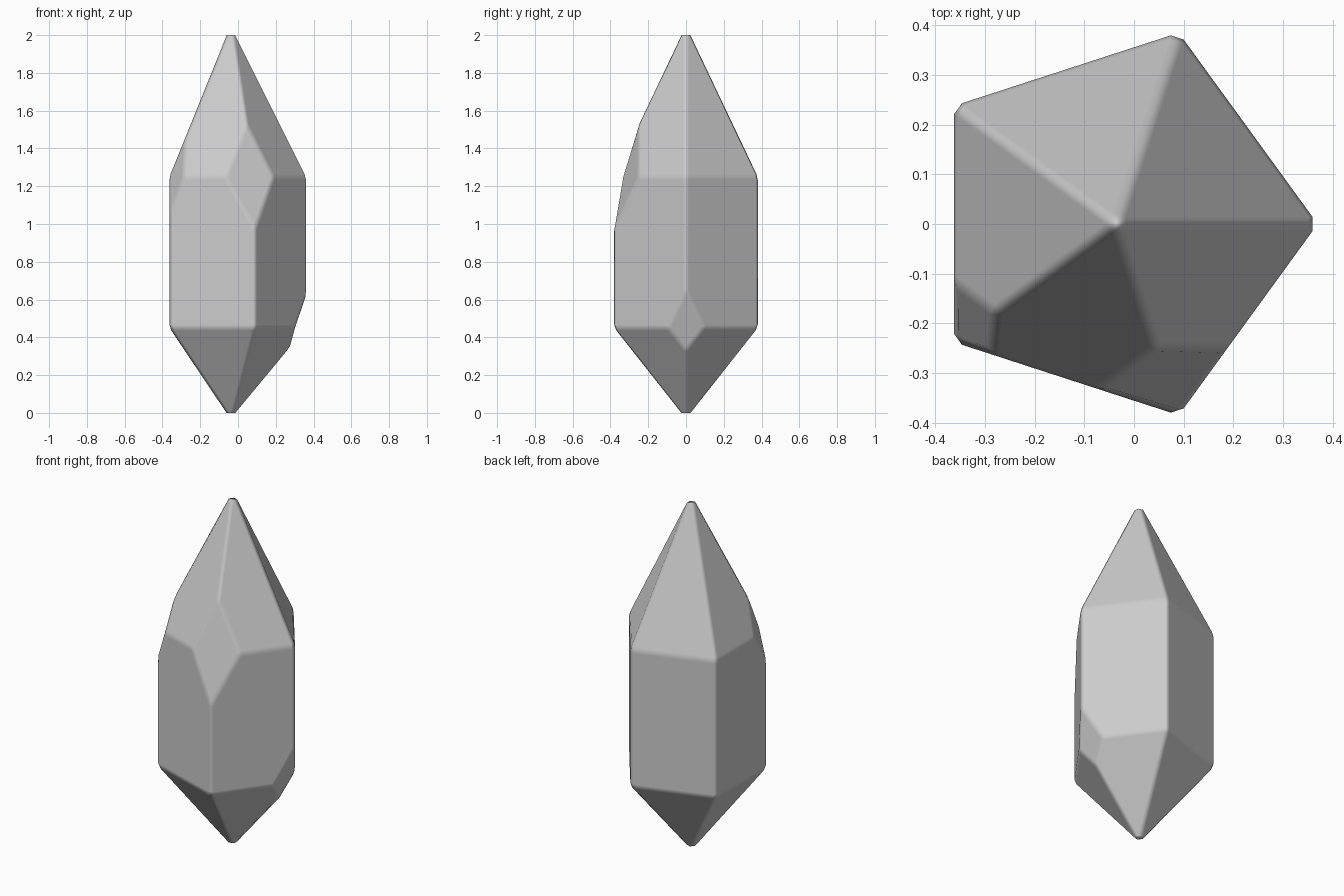
import bpy, bmesh, math
from mathutils import Vector

if "Cube" in bpy.data.objects:
    bpy.data.objects.remove(bpy.data.objects["Cube"])

CX, R, SIDES = -0.035, 0.405, 5
Z_LOW, Z_HIGH = 0.45, 1.25          # ends of the prism
Z_BOTTOM, Z_TOP = -0.038, 2.06      # sharp tips, trimmed by the bevel


def corner(i, z):
    a = 2 * math.pi * i / SIDES
    return Vector((CX + R * math.cos(a), R * math.sin(a), z))


# Five-sided prism with a pointed cap on each end
bm = bmesh.new()
low = [bm.verts.new(corner(i, Z_LOW)) for i in range(SIDES)]
high = [bm.verts.new(corner(i, Z_HIGH)) for i in range(SIDES)]
bottom = bm.verts.new((CX, 0, Z_BOTTOM))
top = bm.verts.new((CX, 0, Z_TOP))
for i in range(SIDES):
    j = (i + 1) % SIDES
    bm.faces.new((low[i], low[j], high[j], high[i]))
    bm.faces.new((high[i], high[j], top))
    bm.faces.new((low[j], low[i], bottom))

# Chipped corners become diamond facets
for i, z, percent in ((4, Z_HIGH, 35), (3, Z_HIGH, 25), (0, Z_LOW, 25)):
    v = min(bm.verts, key=lambda p: (p.co - corner(i, z)).length)
    bmesh.ops.bevel(bm, geom=[v], offset=percent, offset_type='PERCENT',
                    segments=1, profile=0.5, affect='VERTICES')
bmesh.ops.recalc_face_normals(bm, faces=bm.faces[:])
for f in bm.faces:
    f.smooth = True

mesh = bpy.data.meshes.new("crystal")
bm.to_mesh(mesh)
bm.free()
crystal = bpy.data.objects.new("crystal", mesh)
bpy.context.collection.objects.link(crystal)

# Narrow chamfer on every edge, faces kept flat
bevel = crystal.modifiers.new("edge_chamfer", 'BEVEL')
bevel.width = 0.017
bevel.segments = 1
bevel.limit_method = 'NONE'
bevel.harden_normals = True
